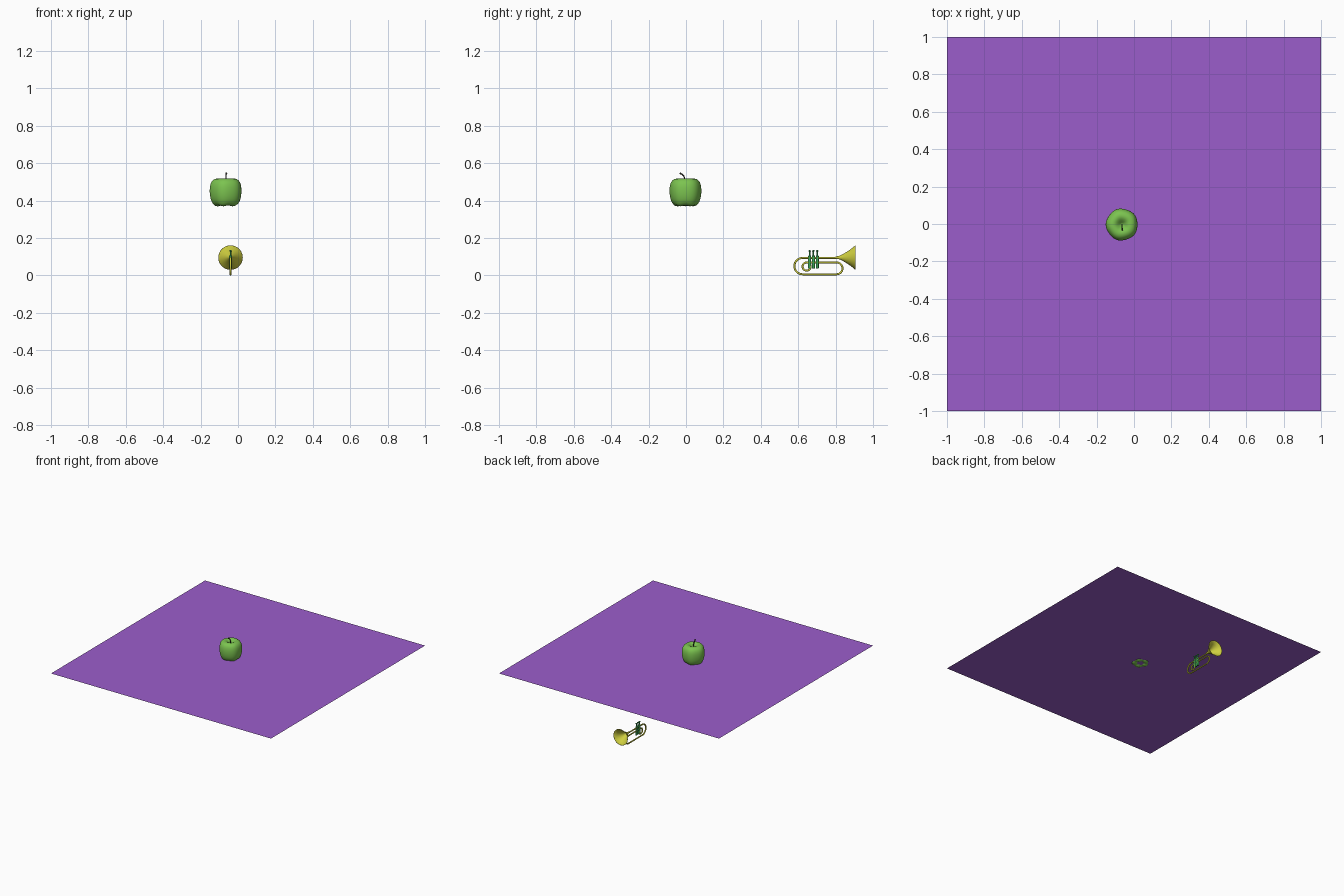
import bpy, bmesh
from math import sin, cos, pi, radians

if "Cube" in bpy.data.objects:
    bpy.data.objects.remove(bpy.data.objects["Cube"])


def material(name, rgb):
    m = bpy.data.materials.new(name)
    m.diffuse_color = (*rgb, 1)
    m.use_nodes = True
    m.node_tree.nodes["Principled BSDF"].inputs["Base Color"].default_value = m.diffuse_color
    return m


YELLOW = material("brass_yellow", (0.62, 0.62, 0.05))
GREEN = material("apple_green", (0.20, 0.55, 0.08))
VALVE = material("valve_green", (0.05, 0.42, 0.10))
PURPLE = material("purple", (0.33, 0.11, 0.60))
DARK = material("stem_dark", (0.03, 0.03, 0.02))


def finish(name, bm, mat, smooth=True):
    me = bpy.data.meshes.new(name)
    bm.to_mesh(me)
    bm.free()
    me.materials.append(mat)
    ob = bpy.data.objects.new(name, me)
    bpy.context.collection.objects.link(ob)
    for p in me.polygons:
        p.use_smooth = smooth
    return ob


def lathe(name, profile, place, mat, n=40, lobes=None):
    """Revolve (radius, height) points; place maps local x, y, h to world."""
    bm = bmesh.new()
    rings = []
    for i, (r, h) in enumerate(profile):
        ring = []
        for k in range(n):
            a = 2 * pi * k / n
            s, dh = lobes(a, i / (len(profile) - 1)) if lobes else (1, 0)
            ring.append(bm.verts.new(place(r * s * cos(a), r * s * sin(a), h + dh)))
        rings.append(ring)
    for a, b in zip(rings, rings[1:]):
        for k in range(n):
            j = (k + 1) % n
            bm.faces.new((a[k], a[j], b[j], b[k]))
    bmesh.ops.remove_doubles(bm, verts=bm.verts, dist=1e-5)
    bmesh.ops.recalc_face_normals(bm, faces=bm.faces)
    return finish(name, bm, mat)


def tube(name, pts, radius, mat, taper=None):
    cu = bpy.data.curves.new(name, 'CURVE')
    cu.dimensions = '3D'
    cu.bevel_depth = radius
    cu.bevel_resolution = 3
    cu.use_fill_caps = True
    sp = cu.splines.new('POLY')
    sp.points.add(len(pts) - 1)
    for i, p in enumerate(pts):
        sp.points[i].co = (*p, 1)
        sp.points[i].radius = taper[i] if taper else 1
    cu.materials.append(mat)
    ob = bpy.data.objects.new(name, cu)
    bpy.context.collection.objects.link(ob)
    bpy.ops.object.select_all(action='DESELECT')
    ob.select_set(True)
    bpy.context.view_layer.objects.active = ob
    bpy.ops.object.convert(target='MESH')
    bpy.ops.object.shade_smooth_by_angle(angle=radians(50))
    return ob


def arc(y, z, r, a0, a1, n=14):
    return [(TX, y + r * cos(radians(a0 + (a1 - a0) * i / n)),
             z + r * sin(radians(a0 + (a1 - a0) * i / n))) for i in range(n + 1)]


# Thin square sheet
bm = bmesh.new()
bmesh.ops.create_grid(bm, x_segments=1, y_segments=1, size=1)
sheet = finish("sheet", bm, PURPLE, False)
sheet.location.z = 0.377

# Apple body, five soft lobes strongest at the base
AX, AY = -0.065, -0.003
apple = lathe(
    "apple_body",
    [(0, 0.392), (0.02, 0.379), (0.04, 0.370), (0.061, 0.373), (0.077, 0.395),
     (0.084, 0.425), (0.086, 0.455), (0.083, 0.487), (0.071, 0.510),
     (0.05, 0.519), (0.03, 0.515), (0.013, 0.497), (0, 0.486)],
    lambda x, y, h: (AX + x, AY + y, h), GREEN, 40,
    lambda a, t: (1 + 0.02 * cos(5 * (a - pi)) * (t > 0),
                  -0.003 * cos(5 * (a - pi)) * (0 < t < 0.3)))
sub = apple.modifiers.new("smooth", 'SUBSURF')
sub.levels = sub.render_levels = 1

# Curved apple stem, leaning forward
tube("apple_stem",
     [(AX, AY - 0.002, 0.485), (AX, AY - 0.003, 0.515), (AX, AY - 0.008, 0.530),
      (AX + 0.001, AY - 0.018, 0.540), (AX + 0.003, AY - 0.030, 0.546)],
     0.0035, DARK, [1, 0.9, 0.9, 1.1, 1.4])

# Trumpet tubing: one path from the bell round both bends into the inner coil
TX, R = -0.04, 0.0055
path = [(TX, 0.815, 0.093)]
path += arc(0.623, 0.0493, 0.0437, 90, 270)
path += arc(0.805, 0.0373, 0.0317, -90, 90)
path += arc(0.645, 0.047, 0.022, 90, 450, 24)
tube("trumpet_tubing", path, R, YELLOW)

# Flared open bell facing +y, with inner wall
lathe("trumpet_bell",
      [(0.0055, 0.80), (0.010, 0.822), (0.018, 0.838), (0.030, 0.858),
       (0.046, 0.882), (0.064, 0.904), (0.0655, 0.906), (0.0635, 0.906),
       (0.044, 0.882), (0.028, 0.858), (0.016, 0.838), (0.008, 0.824), (0, 0.822)],
      lambda x, y, h: (TX + x, h, 0.095 + y), YELLOW, 36)

# Three valves with finger caps
for i in range(3):
    y = 0.661 + 0.0205 * i
    lathe(f"valve_{i + 1}",
          [(0, 0.036), (0.007, 0.036), (0.008, 0.039), (0.008, 0.104),
           (0.004, 0.107), (0.004, 0.127), (0.007, 0.129), (0.007, 0.133), (0, 0.135)],
          lambda x, yy, h, y=y: (TX + x, y + yy, h), VALVE, 16)
    bpy.ops.object.select_all(action='DESELECT')
    ob = bpy.data.objects[f"valve_{i + 1}"]
    ob.select_set(True)
    bpy.context.view_layer.objects.active = ob
    bpy.ops.object.shade_smooth_by_angle(angle=radians(35))
